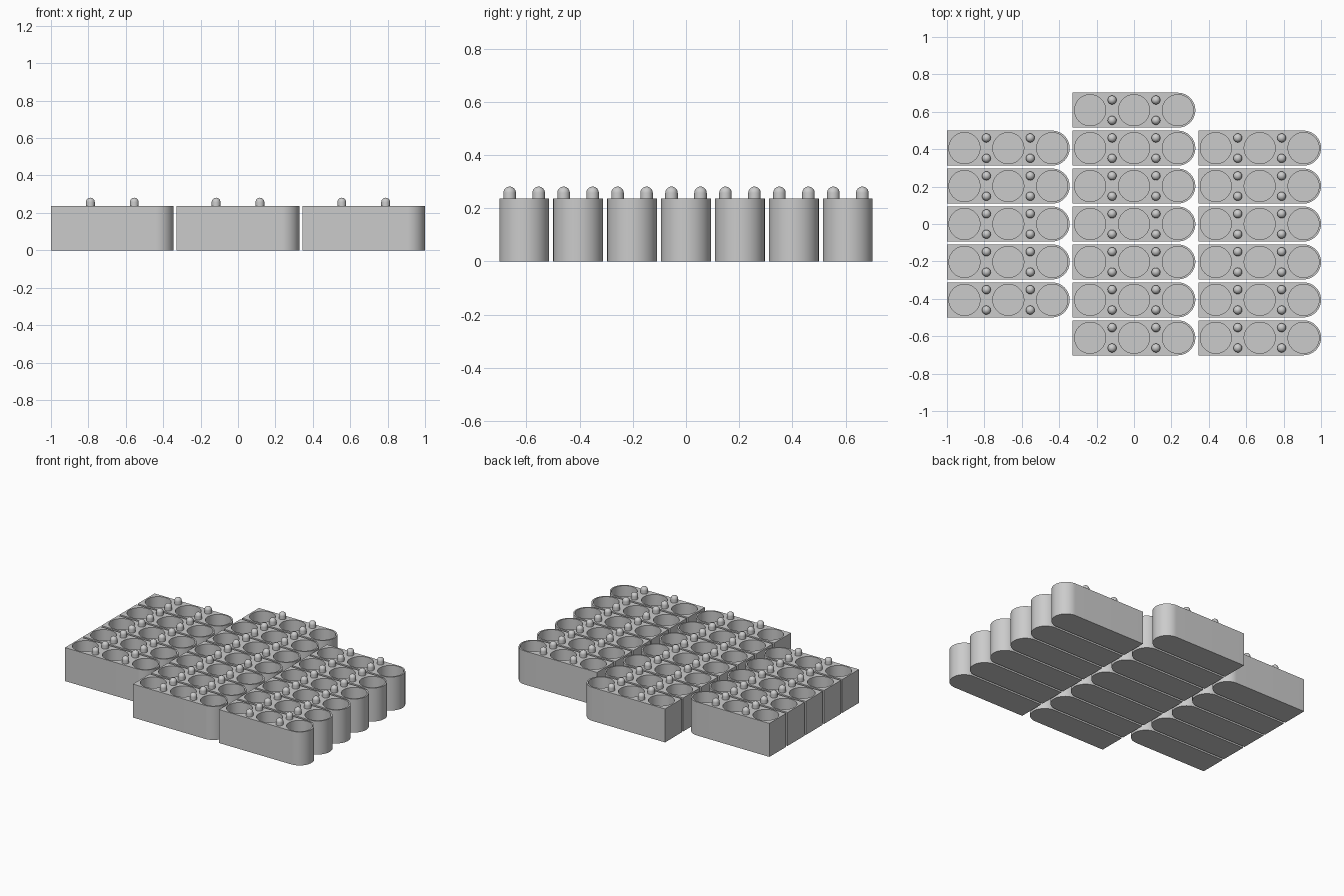
import bpy, bmesh, math
from mathutils import Matrix, Vector

if "Cube" in bpy.data.objects:
    bpy.data.objects.remove(bpy.data.objects["Cube"])

W, L, H = 0.187, 0.656, 0.236       # block width, length, height
R = W / 2                           # rounded end radius
HOLE_R, HOLE_STEP, FLOOR = 0.083, 0.2345, 0.02
PIN_R, PIN_TOP, PIN_Y = 0.0235, 0.281, 0.0545
COL_STEP, ROW_STEP = 0.672, 0.2028

grey = bpy.data.materials.new("light grey")
grey.diffuse_color = (0.6, 0.6, 0.6, 1)
grey.use_nodes = True
grey.node_tree.nodes["Principled BSDF"].inputs["Base Color"].default_value = grey.diffuse_color


def make_object(name, bm):
    bmesh.ops.recalc_face_normals(bm, faces=bm.faces)
    mesh = bpy.data.meshes.new(name)
    bm.to_mesh(mesh)
    bm.free()
    mesh.materials.append(grey)
    obj = bpy.data.objects.new(name, mesh)
    bpy.context.collection.objects.link(obj)
    return obj


def smooth(obj):
    bpy.ops.object.select_all(action='DESELECT')
    obj.select_set(True)
    bpy.context.view_layer.objects.active = obj
    bpy.ops.object.shade_smooth_by_angle(angle=math.radians(35))


hole_x = [R + i * HOLE_STEP for i in range(3)]
pin_x = [(hole_x[i] + hole_x[i + 1]) / 2 for i in range(2)]

# Block: square at one end, half round at the other
bm = bmesh.new()
outline = [(0, R), (0, -R)]
for i in range(33):
    a = -math.pi / 2 + math.pi * i / 32
    outline.append((L - R + R * math.cos(a), R * math.sin(a)))
base = bm.faces.new([bm.verts.new((x, y, 0)) for x, y in outline])
top = bmesh.ops.extrude_face_region(bm, geom=[base])["geom"]
bmesh.ops.translate(bm, vec=(0, 0, H),
                    verts=[v for v in top if isinstance(v, bmesh.types.BMVert)])
block = make_object("block", bm)

# Round wells cut from the top
bm = bmesh.new()
for x in hole_x:
    bmesh.ops.create_cone(bm, cap_ends=True, segments=64, radius1=HOLE_R, radius2=HOLE_R,
                          depth=H, matrix=Matrix.Translation((x, 0, FLOOR + H / 2)))
cutter = make_object("well_cutter", bm)
cutter.hide_render = True
cut = block.modifiers.new("wells", 'BOOLEAN')
cut.operation, cut.solver, cut.object = 'DIFFERENCE', 'EXACT', cutter
bpy.context.view_layer.objects.active = block
bpy.ops.object.modifier_apply(modifier=cut.name)
bpy.data.objects.remove(cutter)
smooth(block)

# Domed pins: a profile spun around the vertical axis
bm = bmesh.new()
profile = [(PIN_R, H - 0.005)]
for i in range(9):
    a = math.pi / 2 * i / 8
    profile.append((PIN_R * math.cos(a), PIN_TOP - PIN_R + PIN_R * math.sin(a)))
for x in pin_x:
    for y in (-PIN_Y, PIN_Y):
        verts = [bm.verts.new((x + r, y, z)) for r, z in profile]
        edges = [bm.edges.new(p) for p in zip(verts, verts[1:])]
        bmesh.ops.spin(bm, geom=verts + edges, cent=Vector((x, y, 0)), axis=(0, 0, 1),
                       angle=2 * math.pi, steps=24)
bmesh.ops.remove_doubles(bm, verts=bm.verts, dist=0.0005)
pins = make_object("pins", bm)
smooth(pins)

# Array: three columns with different row ranges
columns = [(-1, range(-2, 3)), (0, range(-3, 4)), (1, range(-3, 3))]
for part in (block, pins):
    for col, rows in columns:
        for row in rows:
            copy = part.copy()
            copy.location = (col * COL_STEP - L / 2, row * ROW_STEP, 0)
            bpy.context.collection.objects.link(copy)
    bpy.data.objects.remove(part)
